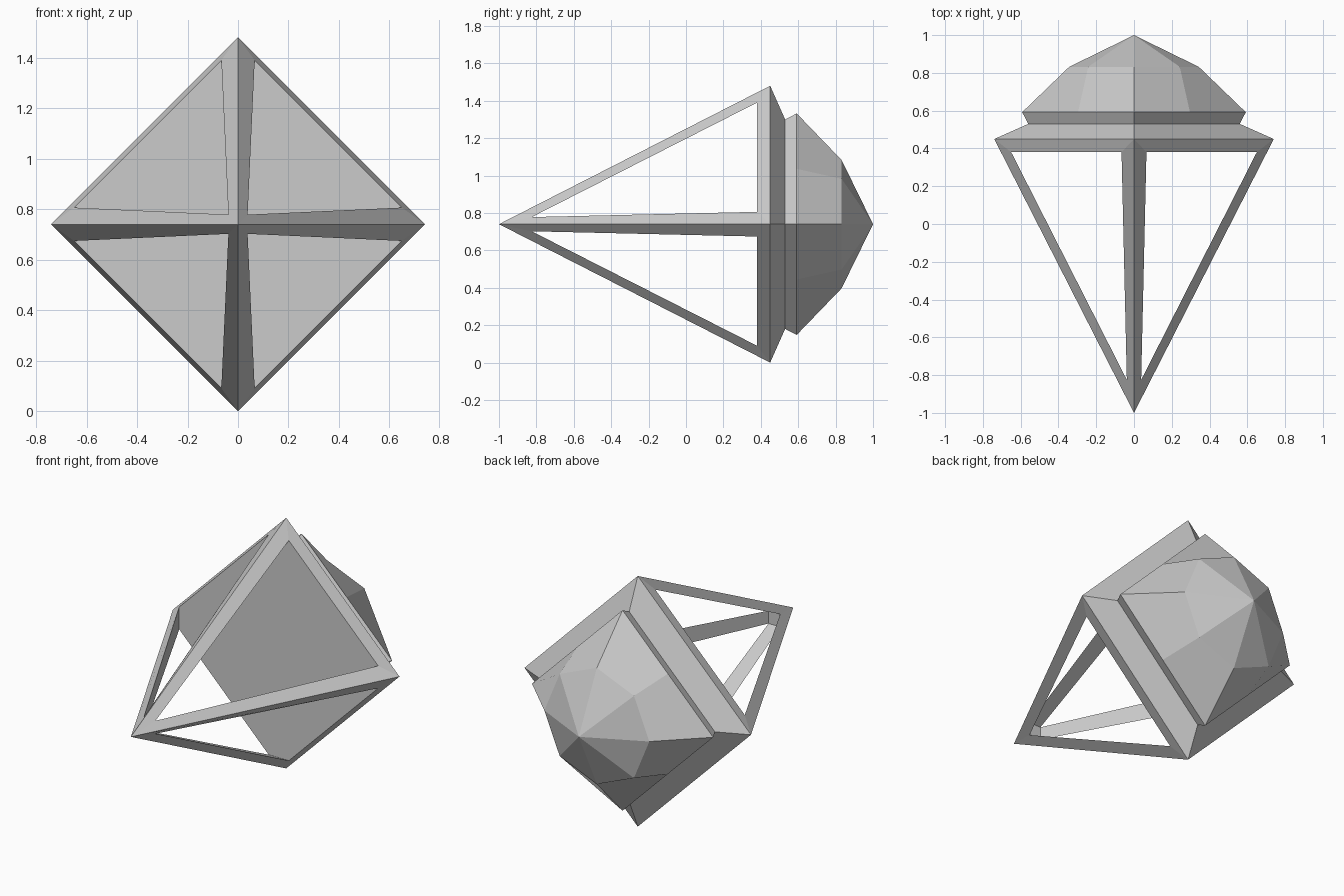
import bpy, bmesh
from math import cos, sin, pi

if "Cube" in bpy.data.objects:
    bpy.data.objects.remove(bpy.data.objects["Cube"])

ZC = 0.74  # height of the long axis


def ring(bm, x, z, y, n=4, start=0.0):
    """n points around the y axis: (x, z) turned in equal steps."""
    out = []
    for i in range(n):
        a = start + 2 * pi * i / n
        out.append(bm.verts.new((x * cos(a) - z * sin(a), y, ZC + x * sin(a) + z * cos(a))))
    return out


def bridge(bm, a, b):
    n = len(a)
    for i in range(n):
        j = (i + 1) % n
        bm.faces.new((a[i], a[j], b[j], b[i]))


def fan(bm, a, tip):
    for i in range(len(a)):
        bm.faces.new((a[i], a[(i + 1) % len(a)], tip))


def finish(bm, name):
    bmesh.ops.recalc_face_normals(bm, faces=bm.faces)
    me = bpy.data.meshes.new(name)
    bm.to_mesh(me)
    bm.free()
    ob = bpy.data.objects.new(name, me)
    bpy.context.collection.objects.link(ob)
    return ob


# Open pyramid frame: four struts, solid tip and base plate
bm = bmesh.new()
apex = bm.verts.new((0, -1, ZC))
corner = ring(bm, 0.74, 0, 0.45)
hole_a = ring(bm, 0.65, 0.066, 0.38)
hole_b = ring(bm, 0.65, -0.066, 0.38)
tip = ring(bm, 0.038, 0.038, -0.825)
for k in range(4):
    j = (k + 1) % 4
    bm.faces.new((apex, corner[k], hole_a[k], tip[k]))
    bm.faces.new((apex, tip[k], hole_b[j], corner[j]))
    bm.faces.new((corner[k], corner[j], hole_b[j], hole_a[k]))
    bm.faces.new((hole_b[k], hole_a[k], tip[k], tip[k - 1]))  # strut inside
bm.faces.new(tip)
bm.faces.new([v for pair in zip(hole_b, hole_a) for v in pair])
back = ring(bm, 0.56, 0, 0.53)
bridge(bm, corner, back)
bm.faces.new(back)
finish(bm, "pyramid_frame")

# Faceted dome on the back: square collar rising to an octagon and a point
bm = bmesh.new()


def square8(r, y):
    c, m = ring(bm, r, 0, y), ring(bm, r / 2, r / 2, y)
    return [v for pair in zip(c, m) for v in pair]


neck = square8(0.56, 0.53)
rim = square8(0.592, 0.592)
upper = ring(bm, 0.343, 0, 0.832, 8)
bm.faces.new(neck)
bridge(bm, neck, rim)
bridge(bm, rim, upper)
fan(bm, upper, bm.verts.new((0, 1, ZC)))
finish(bm, "back_dome")
